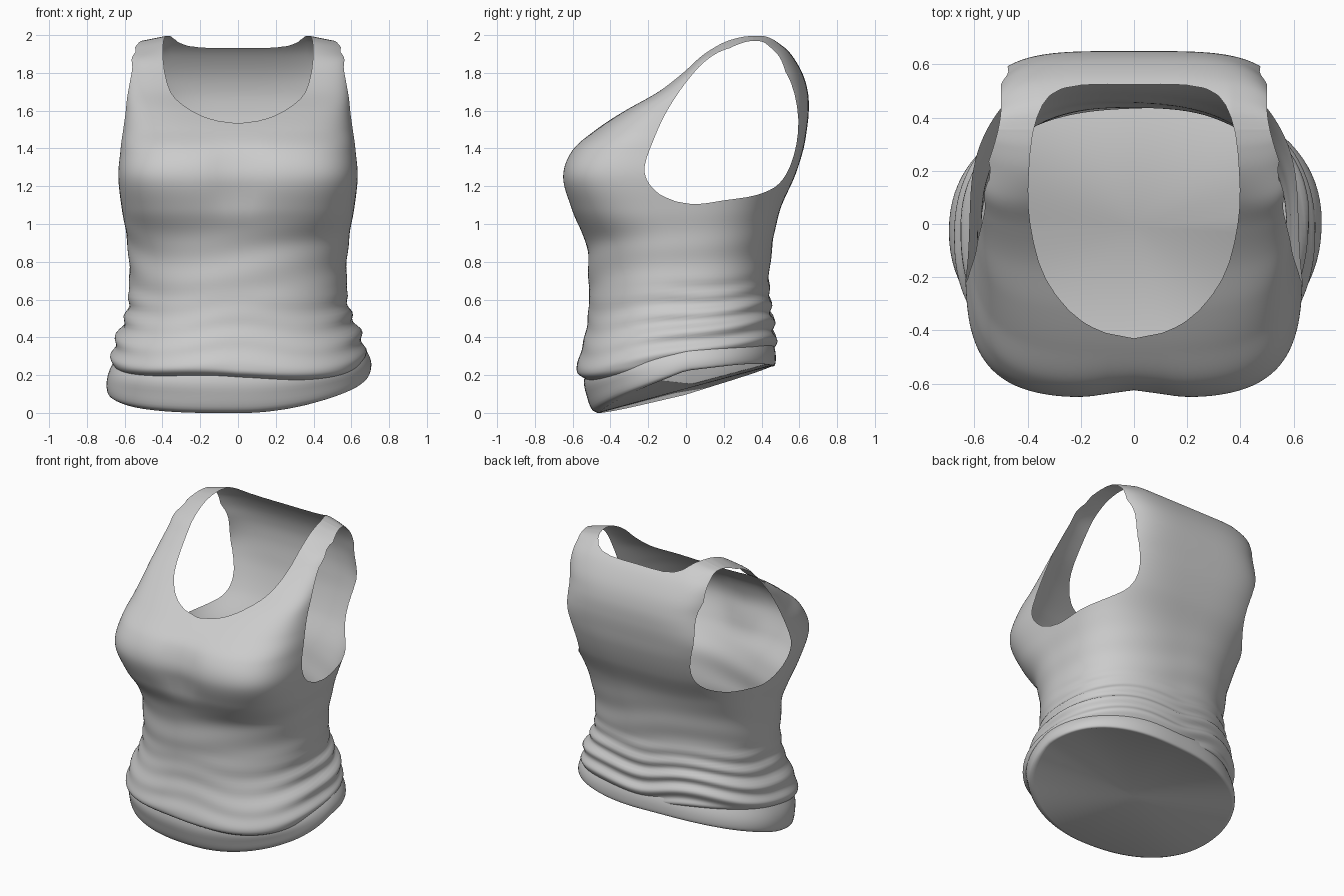
import bpy, bmesh, math
from mathutils import Vector

if "Cube" in bpy.data.objects:
    bpy.data.objects.remove(bpy.data.objects["Cube"])

fabric = bpy.data.materials.new("grey fabric")
fabric.diffuse_color = (0.6, 0.6, 0.6, 1)
fabric.use_nodes = True
fabric.node_tree.nodes["Principled BSDF"].inputs["Base Color"].default_value = fabric.diffuse_color


def smooth(a, b, t):
    t = min(1, max(0, (t - a) / (b - a)))
    return t * t * (3 - 2 * t)


def catmull(p, i, t, closed=False):
    n = len(p)
    k = [(i + j) % n if closed else min(n - 1, max(0, i + j)) for j in (-1, 0, 1, 2)]
    return [0.5 * (2 * b + (c - a) * t + (2 * a - 5 * b + 4 * c - d) * t * t + (3 * b - a - 3 * c + d) * t ** 3)
            for a, b, c, d in zip(*(p[j] for j in k))]


def ring(row, seg):
    """Rounded-box outline: z, front y, back y, half width, front and back exponents."""
    z, yf, yb, w, nf, nb = row
    mid, out = (yf + yb) / 2, []
    for i in range(seg):
        a = 2 * math.pi * i / seg
        c, s = math.cos(a), math.sin(a)
        n = nb if s > 0 else nf
        x = w * math.copysign(abs(c) ** (2 / n), c)
        y = mid + (yb - yf) / 2 * math.copysign(abs(s) ** (2 / n), s)
        out.append(Vector((x, y, z)))
    return out


def loft(bm, rings):
    vs = [[bm.verts.new(p) for p in r] for r in rings]
    for lo, hi in zip(vs, vs[1:]):
        for i in range(len(lo)):
            j = (i + 1) % len(lo)
            bm.faces.new((lo[i], lo[j], hi[j], hi[i]))
    return vs


def finish(bm, name):
    me = bpy.data.meshes.new(name)
    bm.to_mesh(me)
    bm.free()
    ob = bpy.data.objects.new(name, me)
    bpy.context.collection.objects.link(ob)
    me.materials.append(fabric)
    bpy.ops.object.select_all(action='DESELECT')
    bpy.context.view_layer.objects.active = ob
    ob.select_set(True)
    bpy.ops.object.shade_smooth_by_angle(angle=math.radians(60))


def outline_distance(poly, p, q):
    """Signed distance to a closed outline, negative inside."""
    best, inside = 9, False
    for (ax, ay), (bx, by) in zip(poly, poly[1:] + poly[:1]):
        dx, dy = bx - ax, by - ay
        t = min(1, max(0, ((p - ax) * dx + (q - ay) * dy) / (dx * dx + dy * dy)))
        best = min(best, (p - ax - t * dx) ** 2 + (q - ay - t * dy) ** 2)
        if (ay > q) != (by > q) and p < ax + dx * (q - ay) / dy:
            inside = not inside
    return -math.sqrt(best) if inside else math.sqrt(best)


def split(bm, f):
    """Cut edges into the mesh along f = 0."""
    d = {v: f(v.co) for v in bm.verts}
    new = set()
    for e in list(bm.edges):
        a, b = e.verts
        if d[a] * d[b] < 0:
            new.add(bmesh.utils.edge_split(e, a, d[a] / (d[a] - d[b]))[1])
    for face in list(bm.faces):
        nv = [v for v in face.verts if v in new]
        if len(nv) == 2:
            bmesh.utils.face_split(face, nv[0], nv[1])


# Shirt body sections, hem to shoulder
rows = [(0.20, -0.54, 0.43, 0.63, 2.4, 2.4), (0.24, -0.58, 0.46, 0.665, 2.4, 2.4),
        (0.34, -0.555, 0.465, 0.65, 2.4, 2.4), (0.50, -0.52, 0.45, 0.59, 2.25, 2.5),
        (0.70, -0.515, 0.44, 0.575, 2.2, 2.5), (0.90, -0.53, 0.46, 0.585, 2.4, 2.6),
        (1.08, -0.61, 0.50, 0.615, 3.1, 3), (1.25, -0.655, 0.575, 0.635, 3.8, 3.5),
        (1.39, -0.605, 0.62, 0.625, 3.7, 3.9), (1.50, -0.475, 0.64, 0.615, 3.6, 4.2),
        (1.60, -0.325, 0.65, 0.605, 4.2, 4.2), (1.70, -0.15, 0.645, 0.60, 5.5, 4),
        (1.80, -0.02, 0.615, 0.595, 6, 4), (1.90, 0.09, 0.555, 0.585, 6, 4),
        (1.965, 0.19, 0.485, 0.57, 5, 4), (1.993, 0.28, 0.425, 0.565, 4, 4), (2.00, 0.355, 0.355, 0.56, 4, 4)]


def corner(x, y, amount):
    """Extra fullness at one back corner."""
    k = 1 + amount * max(0, math.cos(math.atan2(y, x) - math.pi / 4)) ** 4
    return x * k, y * k


def drape(p):
    """Bust dip, shoulder slope, hem tilt and cloth folds."""
    x, y, z = p
    a = math.atan2(y, x)
    if y < 0:
        y += 0.03 * math.exp(-(x / 0.13) ** 2) * smooth(1.0, 1.2, z) * (1 - smooth(1.3, 1.5, z))
    x *= 1 - 0.10 * smooth(0.25, 0.6, y) * smooth(1.5, 1.75, z)
    x, y = corner(x, y, 0.04 * (1 - smooth(0.3, 0.6, z)))
    q = z - 0.04 * (y + 0.5)
    low = smooth(0.2, 0.27, z) * (1 - smooth(0.42, 0.75, z)) * (0.2 + 0.8 * smooth(-0.5, 0, y))
    fold = 0.012 * low * math.sin(q * 55 + 1.4 * math.sin(2 * a + 1) + 0.8 * math.sin(5 * a))
    soft = smooth(0.45, 0.7, z) * (1 - smooth(0.85, 1.1, z))
    fold += 0.003 * soft * math.sin(z * 30 - 9 * y + 2 * math.sin(2 * a))
    x, y = x + fold * math.cos(a), y + fold * math.sin(a)
    z -= 0.2 * max(0, abs(x) - 0.36) * smooth(1.85, 1.99, z)
    fade = 1 - smooth(0.25, 0.9, z)
    z += fade * (0.12 * (y + 0.40) + 0.02 * math.sin(3 * a + 0.6) + 0.03 * abs(x) - 0.01)
    return Vector((x, y, z))


bm = bmesh.new()
STEP = 9
levels = [catmull(rows, i, j / STEP) for i in range(len(rows) - 1) for j in range(STEP)] + [rows[-1]]
loft(bm, [[drape(p) for p in ring(r, 176)] for r in levels])
bmesh.ops.remove_doubles(bm, verts=bm.verts, dist=0.0004)

# Armhole (y, z) and neck (x, y) outlines
arm = [(-0.22, 1.30), (-0.17, 1.45), (-0.10, 1.60), (0, 1.75), (0.10, 1.86), (0.21, 1.925), (0.35, 1.945),
       (0.46, 1.89), (0.555, 1.75), (0.595, 1.55), (0.57, 1.36), (0.50, 1.22), (0.38, 1.155),
       (0.20, 1.125), (0.04, 1.105), (-0.10, 1.135), (-0.19, 1.205)]
neck = [(0, -0.43), (0.19, -0.37), (0.33, -0.21), (0.39, 0), (0.395, 0.2), (0.365, 0.4), (0.27, 0.51), (0, 0.525)]
neck += [(-x, y) for x, y in neck[-2:0:-1]]
arm = [tuple(catmull(arm, i, t / 3, True)) for i in range(len(arm)) for t in range(3)]
neck = [tuple(catmull(neck, i, t / 3, True)) for i in range(len(neck)) for t in range(3)]


def arm_hole(p):
    return outline_distance(arm, p.y, p.z) if p.z > 1.0 and abs(p.x) > 0.2 else 1


def neck_hole(p):
    return outline_distance(neck, p.x, p.y) if p.z > 1.42 else 1


def strap_edge(p):
    return 0.60 - 0.10 * smooth(0, 0.45, p.y) - abs(p.x) if p.z > 1.7 else 1


for hole in (neck_hole, arm_hole, strap_edge):
    split(bm, hole)
    bmesh.ops.delete(bm, geom=[f for f in bm.faces if hole(f.calc_center_median()) < 0], context='FACES')
bmesh.ops.delete(bm, geom=[v for v in bm.verts if not v.link_faces], context='VERTS')
finish(bm, "shirt_body")

# Under layer below the hem, closed by a fan
bm = bmesh.new()


def rim_shape(p, k):
    side = (smooth(0, 0.6, p.x) - 0.3 * smooth(0, 0.6, -p.x)) * (1 - abs(p.y) / 0.7)
    x, y = corner(p.x, p.y, 0.06)
    return Vector((x, y, p.z + k * (0.275 * (p.y + 0.46) + 0.10 * side)))


under = [(0.0, -0.465, 0.44, 0.66, 2.2, 2.2), (0.03, -0.50, 0.46, 0.69, 2.2, 2.2),
         (0.10, -0.525, 0.465, 0.695, 2.2, 2.2), (0.18, -0.54, 0.46, 0.675, 2.3, 2.2),
         (0.28, -0.52, 0.44, 0.62, 2.3, 2.2)]
rings = []
for i in range(len(under) - 1):
    for j in range(4):
        k = 1 - 0.5 * (i + j / 4) / 4
        rings.append([rim_shape(p, k) for p in ring(catmull(under, i, j / 4), 96)])
vs = loft(bm, rings)
hub = bm.verts.new((0, -0.01, 0.125))
for a, b in zip(vs[0], vs[0][1:] + vs[0][:1]):
    bm.faces.new((hub, b, a))
finish(bm, "under_layer")
